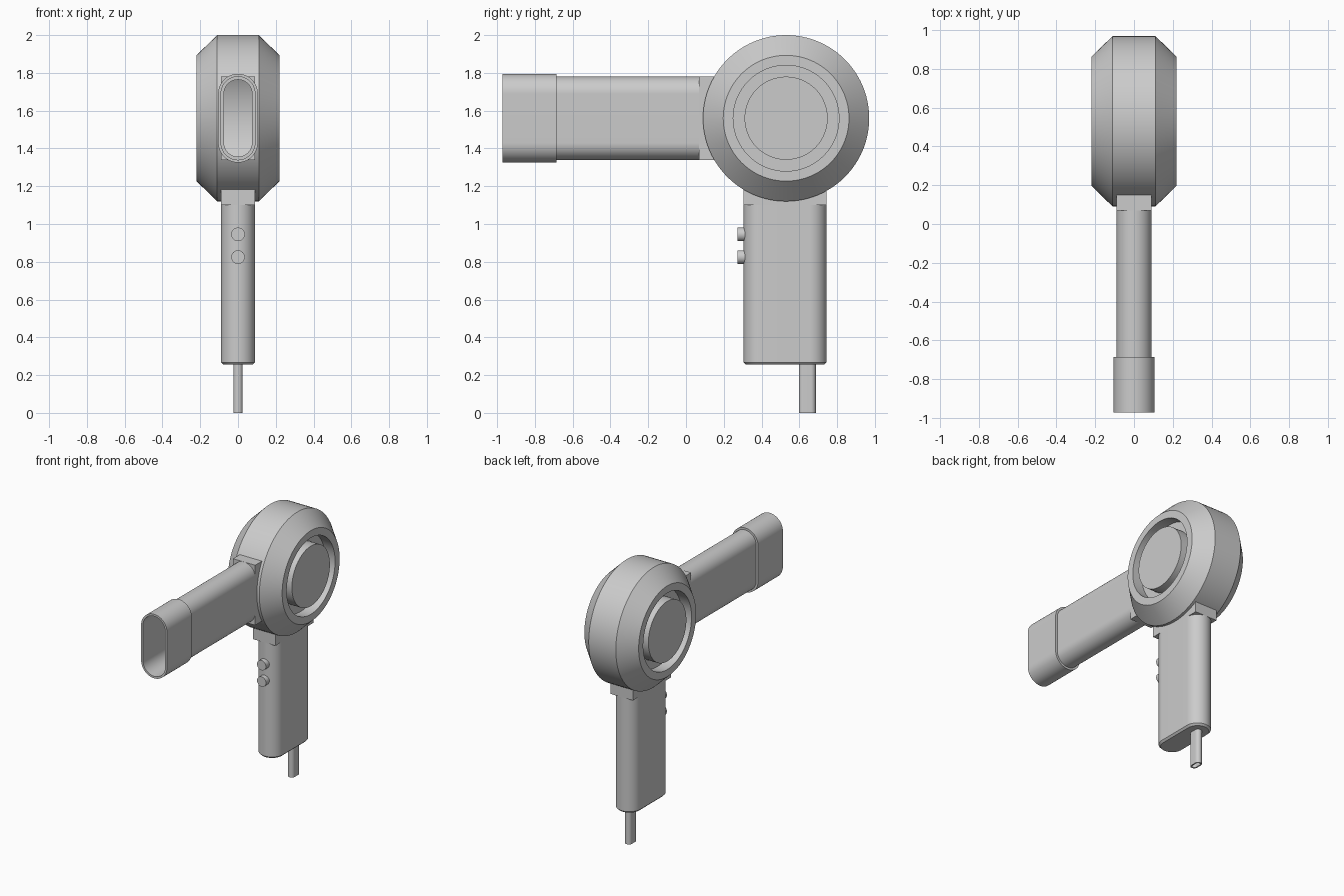
import bpy, bmesh, math

cube = bpy.data.objects.get("Cube")
if cube:
    bpy.data.objects.remove(cube, do_unlink=True)

grey = bpy.data.materials.new("plain_grey")
grey.use_nodes = True
grey.diffuse_color = (0.6, 0.6, 0.6, 1)
grey.node_tree.nodes["Principled BSDF"].inputs["Base Color"].default_value = (0.6, 0.6, 0.6, 1)

# Axis mapping: t runs along the axis, u along the long side of the section
AXES = {"x": lambda t, u, v: (t, u, v),
        "y": lambda t, u, v: (v, t, u),
        "z": lambda t, u, v: (v, u, t)}


def finish(name, bm):
    bmesh.ops.recalc_face_normals(bm, faces=bm.faces)
    mesh = bpy.data.meshes.new(name)
    bm.to_mesh(mesh)
    bm.free()
    mesh.materials.append(grey)
    ob = bpy.data.objects.new(name, mesh)
    bpy.context.collection.objects.link(ob)
    return ob


def loft(name, axis, centre, rings, half=0.0, closed=False, n=48):
    """Loft rings (t, radius) of a circle, stretched into a slot by half."""
    bm = bmesh.new()
    loops = []
    for t, r in rings:
        pts = []
        for end in (1, -1):
            for i in range(n + (1 if half else 0)):
                a = math.pi * i / n - math.pi / 2 + (0 if end == 1 else math.pi)
                p = AXES[axis](t, end * half + r * math.cos(a), r * math.sin(a))
                pts.append(bm.verts.new([c + q for c, q in zip(centre, p)]))
        loops.append(pts)
    pairs = list(zip(loops, loops[1:]))
    if closed:
        pairs.append((loops[-1], loops[0]))
    else:
        bm.faces.new(loops[0])
        bm.faces.new(loops[-1])
    for a, b in pairs:
        for i in range(len(a)):
            j = (i + 1) % len(a)
            bm.faces.new((a[i], a[j], b[j], b[i]))
    return finish(name, bm)


def box(name, lo, hi):
    bm = bmesh.new()
    bmesh.ops.create_cube(bm, size=1)
    for v in bm.verts:
        v.co = [(a + b) / 2 + c * (b - a) for a, b, c in zip(lo, hi, v.co)]
    return finish(name, bm)


def activate(ob):
    bpy.ops.object.select_all(action='DESELECT')
    ob.select_set(True)
    bpy.context.view_layer.objects.active = ob


def cut(ob, *cutters):
    activate(ob)
    for c in cutters:
        m = ob.modifiers.new("cut", 'BOOLEAN')
        m.operation = 'DIFFERENCE'
        m.solver = 'EXACT'
        m.object = c
        bpy.ops.object.modifier_apply(modifier=m.name)


HEAD = (0, 0.53, 1.56)      # centre of the motor housing
DUCT = (0, 0, 1.56)         # centre line of the air duct
GRIP = (0, 0.525, 0)        # centre line of the grip

# Motor housing: bevelled drum with a round groove in each side
side = [(0.22, 0.22), (0.14, 0.22), (0.14, 0.28), (0.22, 0.28), (0.22, 0.333), (0.11, 0.44)]
profile = [(-t, r) for t, r in side] + side[::-1]
housing = loft("motor_housing", "x", HEAD, profile)

# Square collars joining the duct and the grip to the housing
duct_collar = box("duct_collar", (-0.09, 0.07, 1.34), (0.09, 0.3, 1.78))
grip_collar = box("grip_collar", (-0.09, 0.305, 1.1), (0.09, 0.745, 1.3))

# Hollow inside and the air passage
cavity = loft("cavity_cutter", "x", HEAD, [(-0.1, 0.415), (0.1, 0.415)])
bore = loft("bore_cutter", "y", DUCT, [(0.0, 0.074), (0.5, 0.074)], half=0.13)
cut(housing, cavity, bore)
cut(duct_collar, cavity, bore)
cut(grip_collar, cavity)
for c in (cavity, bore):
    bpy.data.objects.remove(c, do_unlink=True)

# Air duct and the wider nozzle slipped over its end
duct = loft("air_duct", "y", DUCT,
            [(-0.70, 0.09), (0.07, 0.09), (0.07, 0.074), (-0.70, 0.074)], half=0.13, closed=True)
nozzle = loft("nozzle", "y", DUCT,
              [(-0.972, 0.105), (-0.685, 0.105), (-0.685, 0.09), (-0.972, 0.09)], half=0.13, closed=True)

# Grip with a bevelled lower end
grip = loft("grip", "z", GRIP, [(0.255, 0.077), (0.268, 0.09), (1.1, 0.09)], half=0.13)

# Buttons on the front of the grip
buttons = [loft(name, "y", (0, 0, z), [(0.272, 0.036), (0.33, 0.036)], n=24)
           for name, z in (("upper_button", 0.945), ("lower_button", 0.825))]

# Hollow cable sleeve
cable = loft("cable_sleeve", "z", (0, 0.642, 0),
             [(0, 0.025), (0.27, 0.025), (0.27, 0.016), (0, 0.016)], half=0.02, closed=True, n=24)

for ob in (housing, duct_collar, grip_collar, duct, nozzle, grip, cable, *buttons):
    activate(ob)
    bpy.ops.object.shade_smooth_by_angle(angle=math.radians(30))
